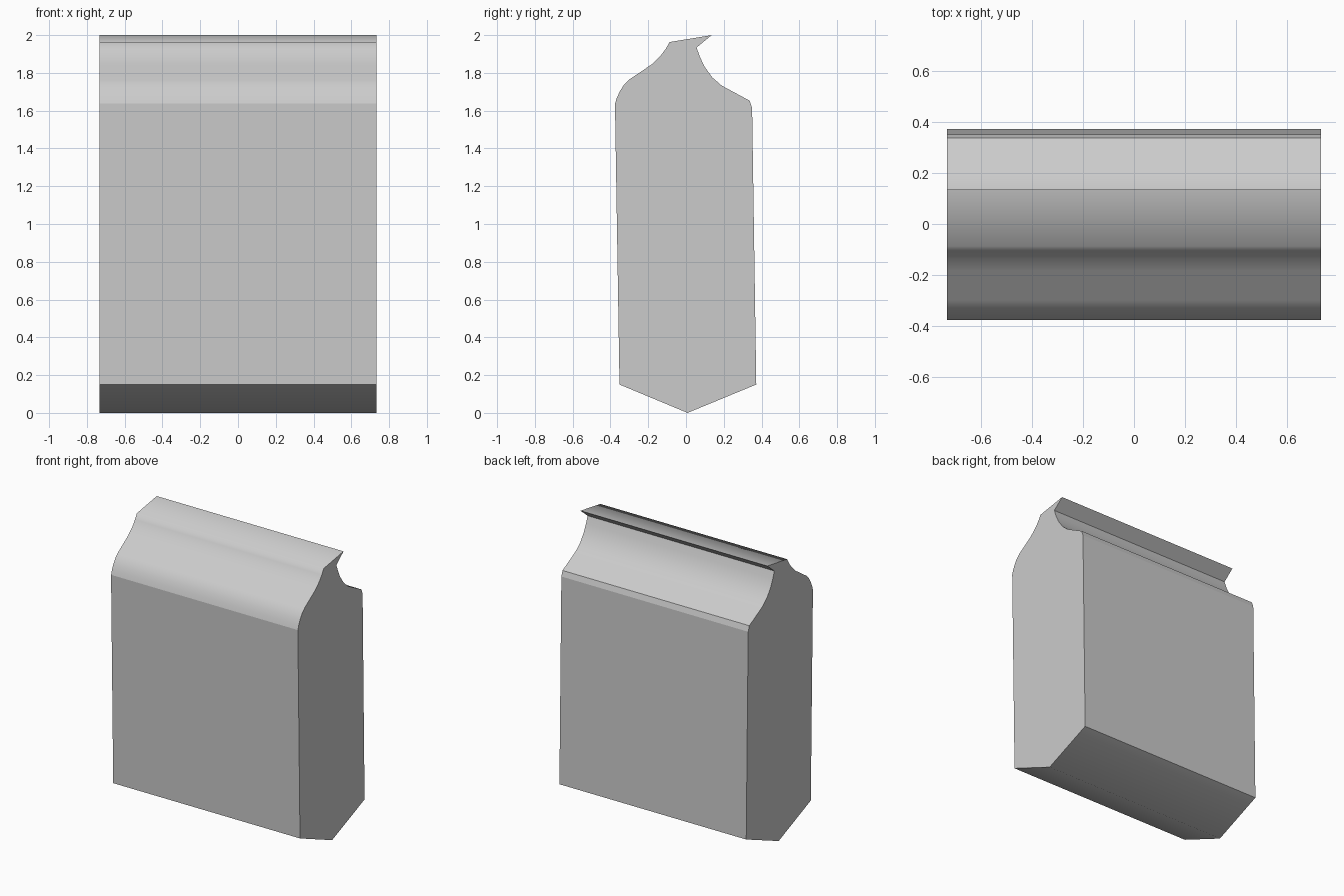
import bpy
import bmesh

if "Cube" in bpy.data.objects:
    bpy.data.objects.remove(bpy.data.objects["Cube"], do_unlink=True)

HALF_WIDTH = 0.733

# One light grey material for the whole carton
grey = bpy.data.materials.new("light_grey")
grey.use_nodes = True
colour = (0.6, 0.6, 0.6, 1)
grey.diffuse_color = colour
grey.node_tree.nodes["Principled BSDF"].inputs["Base Color"].default_value = colour

# Side profile (y, z), split into smooth runs that meet at sharp corners
base = [(-0.352, 0.15), (0.008, 0.0)]
back_panel = [(0.372, 0.15)]
back_rim = [(0.35, 1.615)]
back_shoulder = [(0.337, 1.653), (0.19, 1.732), (0.14, 1.775), (0.098, 1.833), (0.074, 1.884)]
lip_underside = [(0.056, 1.934)]
lip_and_front_shoulder = [(0.136, 2.0), (-0.087, 1.963), (-0.108, 1.926), (-0.135, 1.89),
                          (-0.183, 1.844), (-0.30, 1.765), (-0.328, 1.738),
                          (-0.35, 1.703), (-0.366, 1.668)]
front_panel = [(-0.376, 1.637)]
runs = [base, back_panel, back_rim, back_shoulder, lip_underside,
        lip_and_front_shoulder, front_panel]


def extrude_profile(name, runs, half_width, material):
    """Sweep the profile along x, with a crease where each run starts."""
    bm = bmesh.new()
    profile = [p for run in runs for p in run]
    corners = {run[0] for run in runs}
    left = [bm.verts.new((half_width, y, z)) for y, z in profile]
    right = [bm.verts.new((-half_width, y, z)) for y, z in profile]
    ends = [bm.faces.new(left), bm.faces.new(right[::-1])]
    for i, point in enumerate(profile):
        j = (i + 1) % len(profile)
        bm.faces.new((left[i], right[i], right[j], left[j])).smooth = True
        bm.edges.get((left[i], right[i])).smooth = point not in corners
    for end in ends:
        for edge in end.edges:
            edge.smooth = False
    bmesh.ops.recalc_face_normals(bm, faces=bm.faces)
    bmesh.ops.triangulate(bm, faces=ends)
    mesh = bpy.data.meshes.new(name)
    bm.to_mesh(mesh)
    bm.free()
    mesh.materials.append(material)
    obj = bpy.data.objects.new(name, mesh)
    bpy.context.collection.objects.link(obj)
    return obj


extrude_profile("carton_body", runs, HALF_WIDTH, grey)
